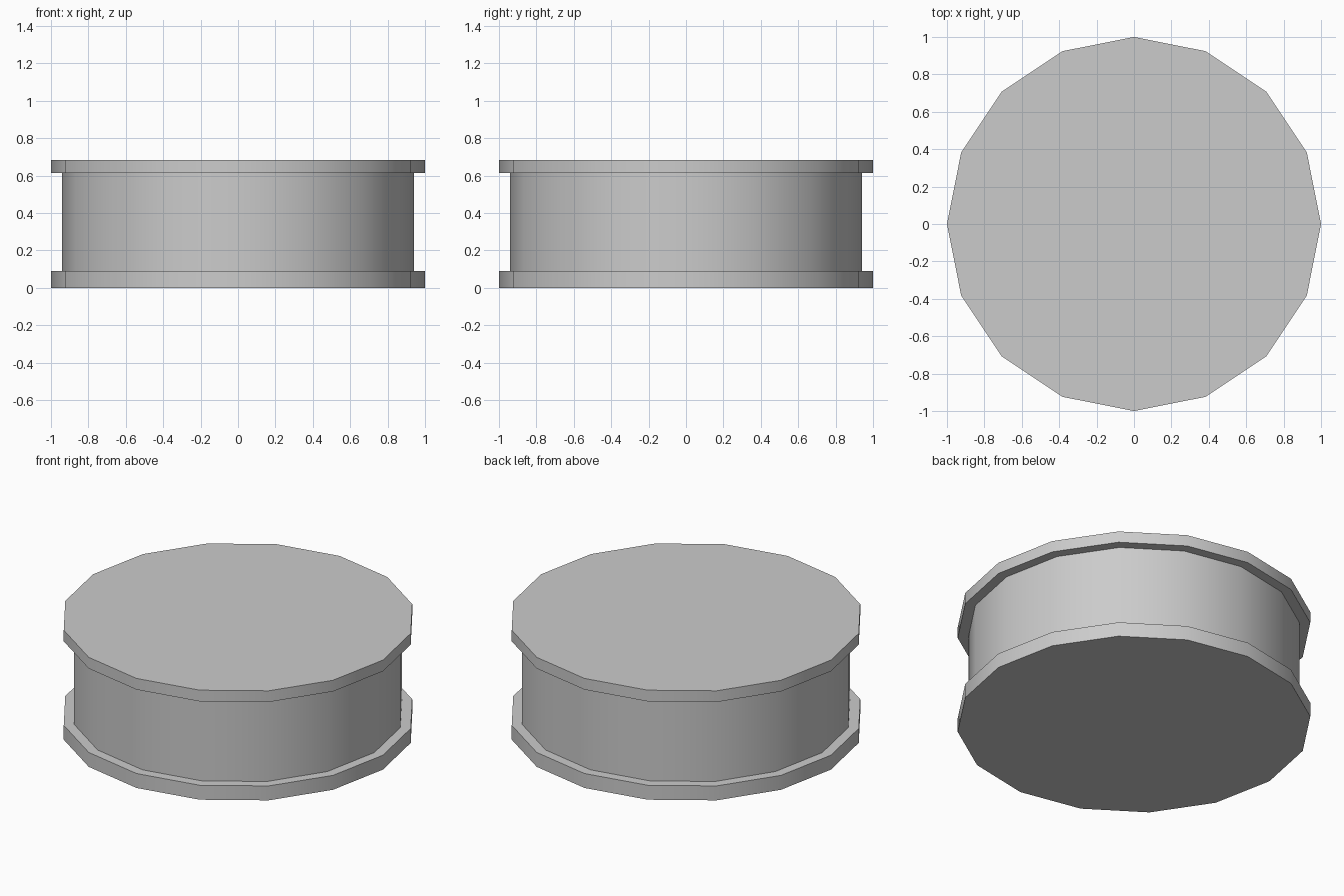
import bpy, bmesh, math

if "Cube" in bpy.data.objects:
    bpy.data.objects.remove(bpy.data.objects["Cube"])

SIDES = 16

# Spool outline as (radius, height): lower flange, drum, upper flange
PROFILE = [(1.0, 0.0), (1.0, 0.09), (0.94, 0.09),
           (0.94, 0.613), (1.0, 0.613), (1.0, 0.683)]


def lathe(name, profile, sides):
    bm = bmesh.new()
    rings = []
    for r, z in profile:
        rings.append([bm.verts.new((r * math.cos(2 * math.pi * i / sides),
                                    r * math.sin(2 * math.pi * i / sides), z))
                      for i in range(sides)])
    for low, high in zip(rings, rings[1:]):
        for i in range(sides):
            j = (i + 1) % sides
            bm.faces.new((low[i], low[j], high[j], high[i]))
    # flat end caps
    bm.faces.new(rings[0][::-1])
    bm.faces.new(rings[-1])
    mesh = bpy.data.meshes.new(name)
    bm.to_mesh(mesh)
    bm.free()
    obj = bpy.data.objects.new(name, mesh)
    bpy.context.collection.objects.link(obj)
    return obj


spool = lathe("flanged_spool", PROFILE, SIDES)

# Smooth round walls, crisp flange edges
bpy.context.view_layer.objects.active = spool
spool.select_set(True)
bpy.ops.object.shade_smooth_by_angle(angle=math.radians(30))
